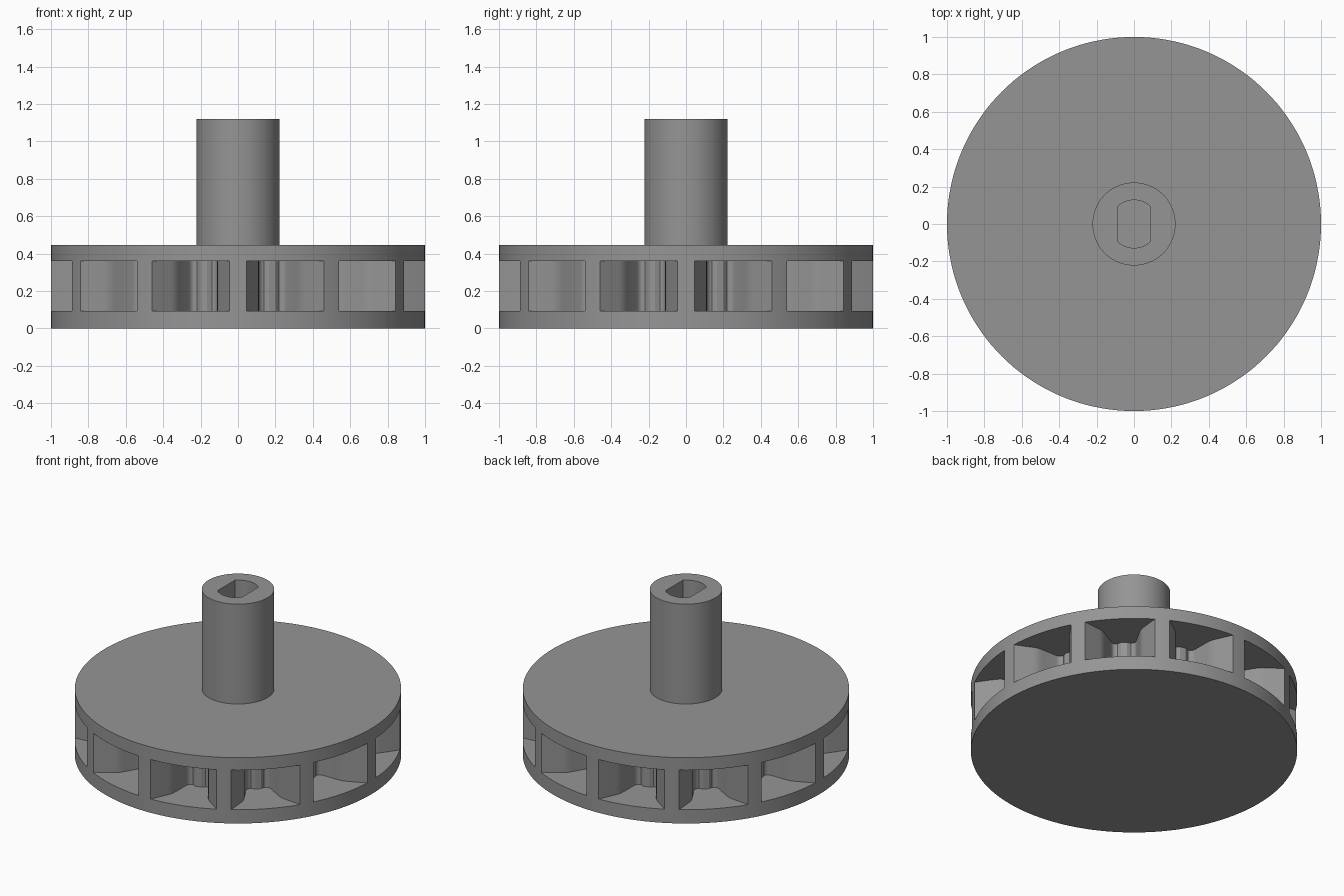
import bpy, bmesh, math

if "Cube" in bpy.data.objects:
    bpy.data.objects.remove(bpy.data.objects["Cube"])

N_POCKETS = 12
HALF = math.pi / N_POCKETS

grey = bpy.data.materials.new("mid grey")
grey.diffuse_color = (0.30, 0.30, 0.30, 1)
grey.use_nodes = True
grey.node_tree.nodes["Principled BSDF"].inputs["Base Color"].default_value = grey.diffuse_color


def make_object(name, bm):
    bmesh.ops.recalc_face_normals(bm, faces=bm.faces)
    mesh = bpy.data.meshes.new(name)
    bm.to_mesh(mesh)
    bm.free()
    mesh.materials.append(grey)
    obj = bpy.data.objects.new(name, mesh)
    bpy.context.collection.objects.link(obj)
    return obj


def add_prism(bm, outline, z0, z1):
    low = [bm.verts.new((x, y, z0)) for x, y in outline]
    high = [bm.verts.new((x, y, z1)) for x, y in outline]
    bm.faces.new(low[::-1])
    bm.faces.new(high)
    n = len(outline)
    for i in range(n):
        j = (i + 1) % n
        bm.faces.new((low[i], low[j], high[j], high[i]))


def circle(r, n):
    return [(r * math.cos(2 * math.pi * i / n), r * math.sin(2 * math.pi * i / n))
            for i in range(n)]


# wheel body: disc with the hollow shaft rising from it as one lathed solid
bm = bmesh.new()
SEG = 144
rings = [[bm.verts.new((x, y, z)) for x, y in circle(r, SEG)]
         for r, z in ((1, 0), (1, 0.445), (0.222, 0.445), (0.222, 1.12))]
for a, b in zip(rings, rings[1:]):
    for i in range(SEG):
        j = (i + 1) % SEG
        bm.faces.new((a[i], a[j], b[j], b[i]))
bm.faces.new(rings[0][::-1])
bm.faces.new(rings[-1])
wheel = make_object("vaned_wheel", bm)

# pockets: the vane side is given as (radius, half width), thin at the rim,
# flaring to a rounded shoulder, then parallel down to the filleted core
vane_side = [(1.05, 0.022), (0.89, 0.096), (0.875, 0.102), (0.86, 0.107),
             (0.84, 0.110), (0.82, 0.111), (0.715, 0.111), (0.70, 0.114),
             (0.69, 0.120), (0.684, 0.129), (0.68, 0.140), (0.689, 0.165)]
side = []
for r, w in vane_side:
    side.append((r * math.cos(HALF) + w * math.sin(HALF),
                 r * math.sin(HALF) - w * math.cos(HALF)))
pocket = side + [(x, -y) for x, y in reversed(side)]
bm = bmesh.new()
for k in range(N_POCKETS):
    a = HALF * (2 * k + 1)
    c, s = math.cos(a), math.sin(a)
    add_prism(bm, [(x * c - y * s, x * s + y * c) for x, y in pocket], 0.093, 0.36)
pocket_cutter = make_object("pocket_cutter", bm)

# shaft bore: round with two flats
bm = bmesh.new()
flat = math.acos(0.088 / 0.128)
bore = []
for start in (flat, flat + math.pi):
    for i in range(17):
        t = start + (math.pi - 2 * flat) * i / 16
        bore.append((0.128 * math.cos(t), 0.128 * math.sin(t)))
add_prism(bm, bore, 0.445, 1.2)
bore_cutter = make_object("bore_cutter", bm)

# cut the pockets and bore
bpy.context.view_layer.objects.active = wheel
for cutter in (pocket_cutter, bore_cutter):
    cutter.hide_render = True
    mod = wheel.modifiers.new(cutter.name, "BOOLEAN")
    mod.operation = "DIFFERENCE"
    mod.solver = "EXACT"
    mod.object = cutter
    bpy.ops.object.modifier_apply(modifier=mod.name)
for cutter in (pocket_cutter, bore_cutter):
    bpy.data.objects.remove(cutter)

# smooth the round walls, keep the edges crisp
bpy.ops.object.select_all(action="DESELECT")
wheel.select_set(True)
bpy.ops.object.shade_smooth_by_angle(angle=math.radians(30))
